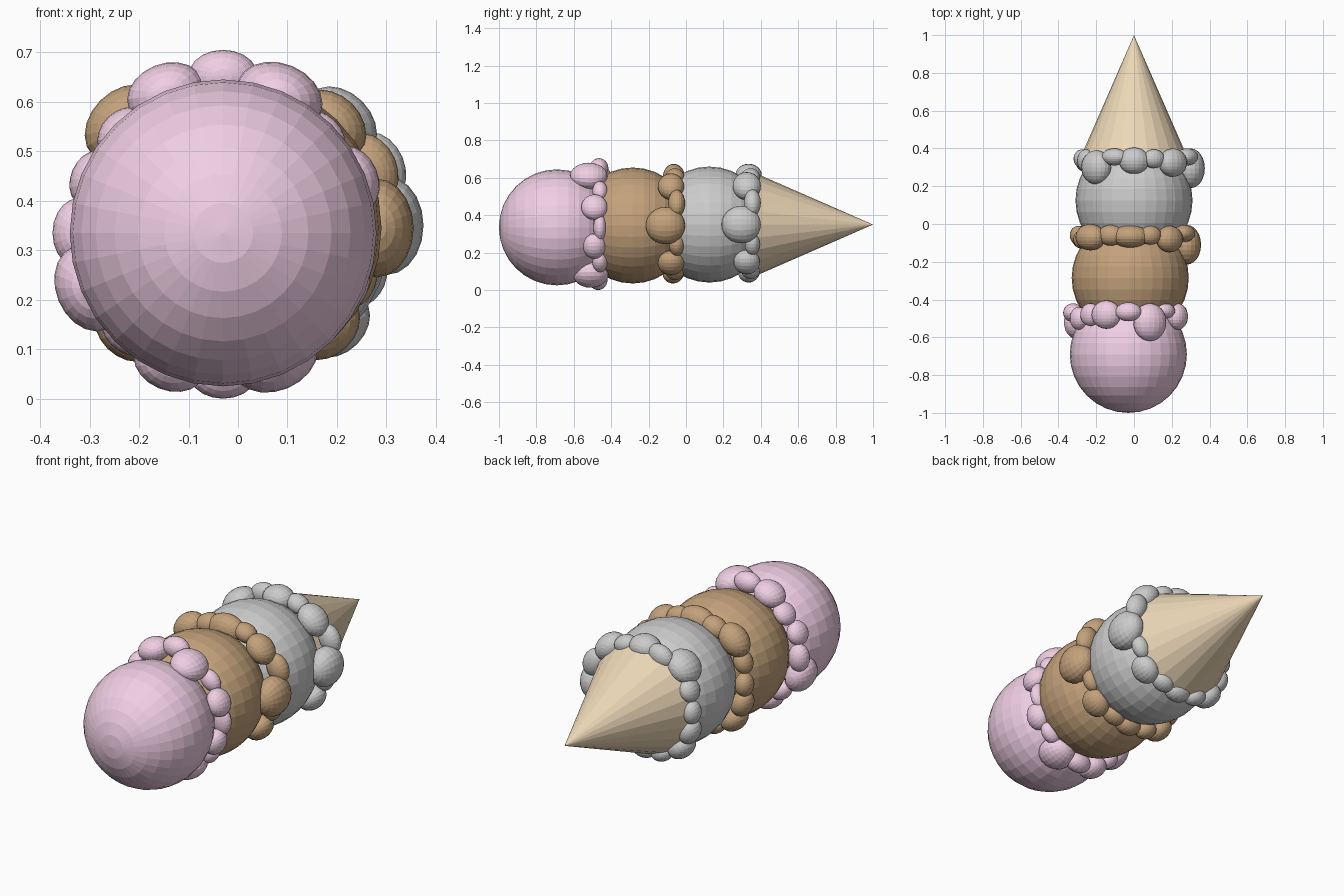
import bpy, bmesh, math
from mathutils import Matrix, Vector

if "Cube" in bpy.data.objects:
    bpy.data.objects.remove(bpy.data.objects["Cube"])


def material(name, rgb):
    m = bpy.data.materials.new(name)
    m.diffuse_color = (*rgb, 1)
    m.use_nodes = True
    m.node_tree.nodes["Principled BSDF"].inputs["Base Color"].default_value = m.diffuse_color
    return m


def finish(bm, name, mat):
    me = bpy.data.meshes.new(name)
    bm.to_mesh(me)
    bm.free()
    ob = bpy.data.objects.new(name, me)
    bpy.context.collection.objects.link(ob)
    if mat:
        me.materials.append(mat)
    return ob


LIE_DOWN = Matrix.Rotation(math.radians(-90), 4, 'X')   # local z -> world +y


def scoop(name, centre, mat):
    bm = bmesh.new()
    bmesh.ops.create_uvsphere(bm, u_segments=32, v_segments=16, radius=0.31,
                              matrix=Matrix.Translation(centre) @ LIE_DOWN)
    finish(bm, name, mat)


def drip_ring(name, centre, ring_y, drips, mat):
    """Ring of squashed blobs: (y offset, tangent size, y size, outer radius)."""
    bm = bmesh.new()
    for i, (dy, t, ly, outer) in enumerate(drips):
        a = math.tau * i / len(drips)
        thick = 0.75 * t
        radial = Vector((math.cos(a), 0, math.sin(a)))
        pos = Vector((centre[0], ring_y + dy, centre[2])) + radial * (outer - thick)
        mat4 = (Matrix.Translation(pos) @ Matrix.Rotation(-a, 4, 'Y')
                @ Matrix.Diagonal((thick, ly, t, 1)) @ LIE_DOWN)
        bmesh.ops.create_uvsphere(bm, u_segments=20, v_segments=12, radius=1, matrix=mat4)
    finish(bm, name, mat)


pink = material("pink_cream", (0.87, 0.62, 0.77))
brown = material("brown_cream", (0.55, 0.36, 0.2))
wafer = material("wafer", (0.85, 0.69, 0.48))

# Cone, point towards +y
bm = bmesh.new()
bmesh.ops.create_cone(bm, cap_ends=True, segments=24, radius1=0.28, radius2=0, depth=0.64,
                      matrix=Matrix.Translation((0, 0.68, 0.35)) @ LIE_DOWN)
finish(bm, "cone", wafer)

# Scoops
C1, C2, C3 = (0, 0.125, 0.35), (-0.02, -0.285, 0.345), (-0.03, -0.69, 0.335)
scoop("lower_scoop", C1, None)
scoop("middle_scoop", C2, brown)
scoop("upper_scoop", C3, pink)

# Drips around the seam of each scoop, counter-clockwise from +x
lower_half = [(.01, .06, .05, .32), (.0, .07, .06, .33), (-.01, .075, .07, .345), (.01, .06, .05, .32),
              (.0, .07, .055, .31), (.01, .06, .05, .31), (-.01, .075, .07, .34), (.02, .06, .04, .32)]
lower_top = [(-.04, .1, .105, .375), (.02, .075, .045, .36), (-.01, .085, .075, .355), (.01, .06, .05, .32),
             (.0, .08, .07, .325), (.02, .07, .045, .325), (-.035, .09, .09, .35), (.0, .06, .06, .32)]
middle_top = [(-.04, .1, .105, .375), (.02, .075, .045, .365), (-.01, .08, .07, .355), (.01, .06, .05, .325),
              (.005, .1, .06, .33), (.01, .07, .055, .325), (.0, .09, .07, .365), (-.01, .06, .05, .32)]
upper_all = [(.03, .07, .035, .31), (.0, .07, .07, .335), (.03, .06, .04, .32), (-.03, .09, .1, .365),
             (.025, .07, .05, .37), (.01, .08, .075, .365), (.01, .06, .06, .33), (-.01, .06, .06, .33),
             (.02, .07, .05, .345), (-.03, .09, .09, .36), (.02, .06, .05, .32), (.0, .075, .07, .34),
             (.02, .07, .05, .335), (-.02, .09, .095, .34), (.03, .06, .04, .31), (.0, .07, .06, .315)]
drip_ring("lower_drips", C1, 0.335, lower_top + lower_half, None)
drip_ring("middle_drips", C2, -0.07, middle_top + lower_half, brown)
drip_ring("upper_drips", C3, -0.49, upper_all, pink)
